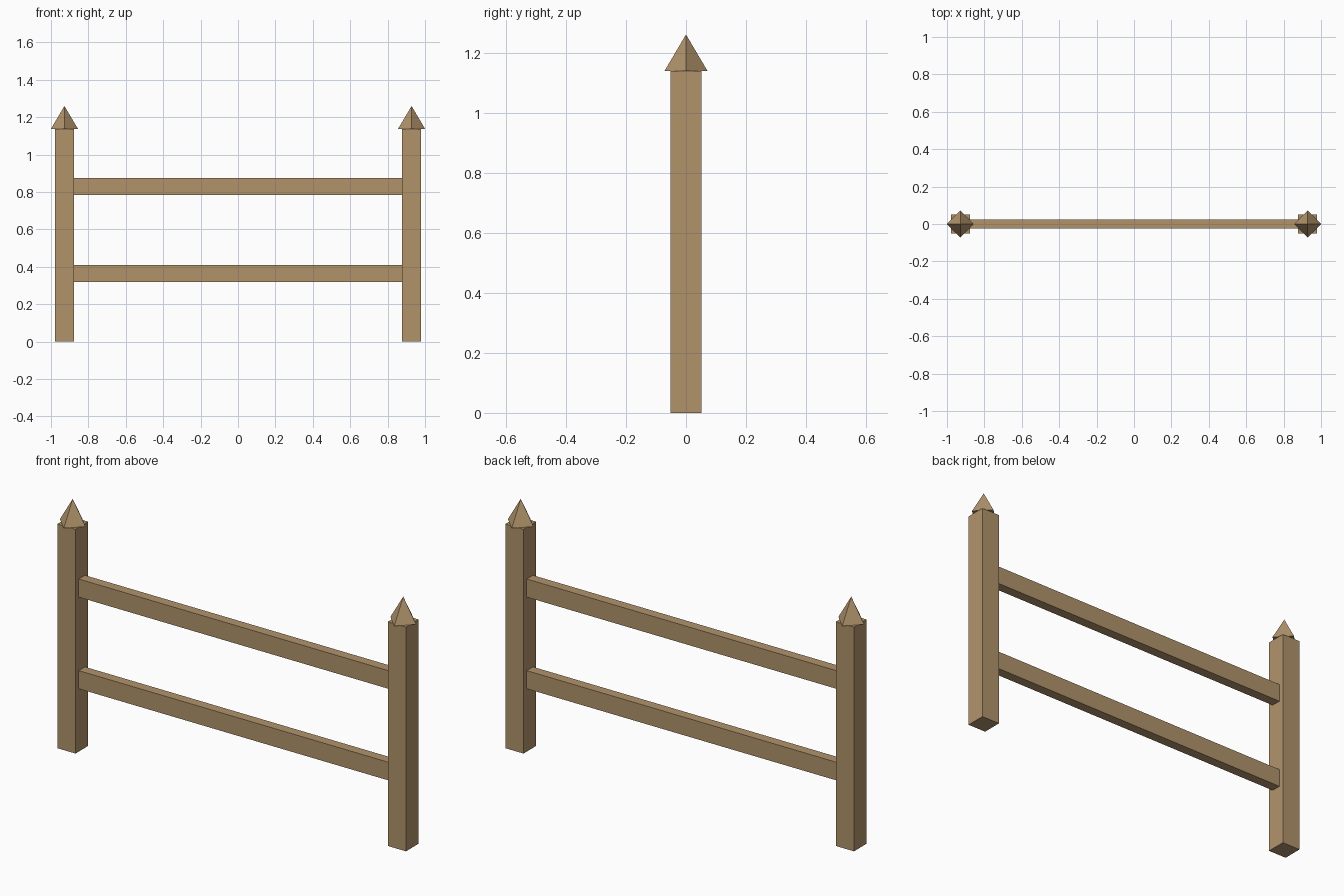
import bpy
import math

if "Cube" in bpy.data.objects:
    bpy.data.objects.remove(bpy.data.objects["Cube"], do_unlink=True)

wood = bpy.data.materials.new("light_brown_wood")
wood.use_nodes = True
wood.diffuse_color = (0.44, 0.295, 0.148, 1)
bsdf = wood.node_tree.nodes["Principled BSDF"]
bsdf.inputs["Base Color"].default_value = wood.diffuse_color
bsdf.inputs["Roughness"].default_value = 0.9

POST_X = 0.928      # post centre
POST_W = 0.102      # square post section
POST_H = 1.138
CAP_R = 0.072
CAP_H = 0.122


def finish(name):
    obj = bpy.context.object
    obj.name = name
    obj.data.materials.append(wood)
    return obj


def box(name, size, centre):
    bpy.ops.mesh.primitive_cube_add(size=1, location=centre)
    obj = finish(name)
    obj.scale = size
    bpy.ops.object.transform_apply(location=False, rotation=False, scale=True)


# Square posts, each with a pyramid cap turned corner-on
for side, sign in (("left", 1), ("right", -1)):
    x = sign * POST_X
    box(side + "_post", (POST_W, POST_W, POST_H), (x, 0, POST_H / 2))
    bpy.ops.mesh.primitive_cone_add(vertices=4, radius1=CAP_R, radius2=0, depth=CAP_H,
                                    location=(x, 0, POST_H + CAP_H / 2))
    finish(side + "_post_cap")

# Horizontal rails spanning between the posts
rail_length = 2 * POST_X - POST_W
for name, z in (("lower_rail", 0.365), ("upper_rail", 0.83)):
    box(name, (rail_length, 0.05, 0.092), (0, 0, z))
